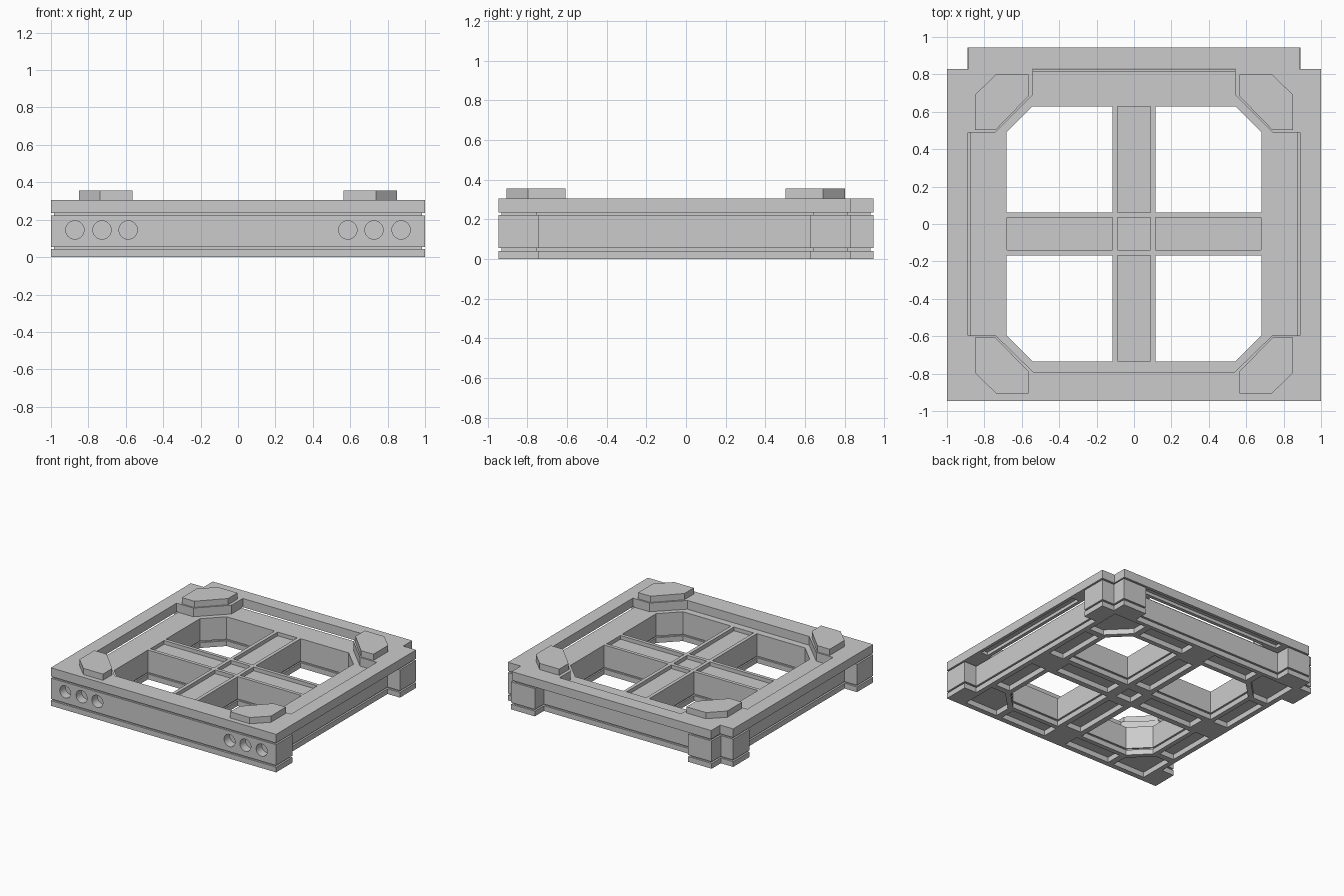
import bpy, bmesh, math

if "Cube" in bpy.data.objects:
    bpy.data.objects.remove(bpy.data.objects["Cube"])

CY = -0.0525          # centre of the openings along y
SIGNS = [(1, 1), (-1, 1), (-1, -1), (1, -1)]


def layer(name, loops, z0, z1):
    """Extrude nested outlines (holes allowed) between two heights."""
    cu = bpy.data.curves.new(name, 'CURVE')
    cu.dimensions, cu.fill_mode = '2D', 'BOTH'
    cu.extrude = (z1 - z0) / 2
    for pts in loops:
        s = cu.splines.new('POLY')
        s.points.add(len(pts) - 1)
        for p, (x, y) in zip(s.points, pts):
            p.co = (x, y, 0, 1)
        s.use_cyclic_u = True
    tmp = bpy.data.objects.new(name, cu)
    bpy.context.collection.objects.link(tmp)
    dg = bpy.context.evaluated_depsgraph_get()
    me = bpy.data.meshes.new_from_object(tmp.evaluated_get(dg))
    bpy.data.objects.remove(tmp)
    bm = bmesh.new()
    bm.from_mesh(me)
    bmesh.ops.remove_doubles(bm, verts=bm.verts, dist=1e-5)
    bmesh.ops.translate(bm, verts=bm.verts, vec=(0, 0, (z0 + z1) / 2))
    bmesh.ops.recalc_face_normals(bm, faces=bm.faces)
    bm.to_mesh(me)
    bm.free()
    for f in me.polygons:
        f.use_smooth = False
    ob = bpy.data.objects.new(name, me)
    bpy.context.collection.objects.link(ob)
    return ob


def mirrored(right):
    return right + [(-x, y) for x, y in reversed(right)]


def rect(x0, x1, y0, y1):
    return [(x0, y0), (x1, y0), (x1, y1), (x0, y1)]


def four(pts):
    """Copy an outline into all four quadrants around the openings' centre."""
    return [[(sx * x, CY + sy * y) for x, y in pts] for sx, sy in SIGNS]


def body(d=0.0):
    """Frame outline with corner legs, inset by d."""
    return mirrored([(1 - d, -0.945 + d), (1 - d, -0.74 - d), (0.89 - d, -0.74 - d),
                     (0.89 - d, 0.625 + d), (1 - d, 0.625 + d), (1 - d, 0.83 - d),
                     (0.89 - d, 0.83 - d), (0.89 - d, 0.945 - d),
                     (0.68 + d, 0.945 - d), (0.68 + d, 0.83 - d)])


def openings(d=0.0):
    """Four openings with a chamfered outer corner, grown by d."""
    a, b, c = 0.115 - d, 0.682 + d, 0.542 + d * 0.4
    return four([(a, a), (b, a), (b, c), (c, b), (a, b)])


def arms(w, r0, r1):
    """Centre square and four strips along the cross beams."""
    loops = [rect(-w, w, CY - w, CY + w)]
    for s in (1, -1):
        ys = sorted((CY + s * r0, CY + s * r1))
        xs = sorted((s * r0, s * r1))
        loops += [rect(-w, w, *ys), rect(*xs, CY - w, CY + w)]
    return loops


# Underside pockets in the frame and beams
pockets = arms(0.07, 0.15, 0.64)
pockets += four(rect(0.72, 0.85, 0.1, 0.51)) + four(rect(0.1, 0.51, 0.72, 0.85))
pockets += four([(0.72, 0.56), (0.85, 0.56), (0.85, 0.85), (0.56, 0.85), (0.56, 0.72)])

# Stacked frame body with shadow grooves and channelled beams
channels = arms(0.087, 0.115, 0.68)
layer("base_rim", [body()] + openings() + pockets, 0, 0.042)
layer("lower_groove", [body(0.015)] + openings(0.012), 0.042, 0.055)
wall = layer("frame_wall", [body()] + openings(), 0.055, 0.205)
layer("beam_ribs", [body()] + openings() + channels, 0.205, 0.222)
layer("upper_groove", [body(0.015)] + openings() + channels, 0.222, 0.235)

# Top slab with stepped corners, and slots under its overhang
outer = mirrored([(1, -0.945), (1, 0.83), (0.885, 0.83), (0.885, 0.945)])
inner = mirrored([(0.54, -0.79), (0.74, -0.595), (0.888, -0.595), (0.888, 0.49),
                  (0.74, 0.49), (0.54, 0.69), (0.54, 0.832)])
slots = [rect(-0.64, 0.64, 0.86, 0.92)]
for s in (1, -1):
    xs = sorted((s * 0.915, s * 0.975))
    slots += [rect(*xs, -0.58, 0.46)]
layer("slab_underside", [outer, inner] + slots, 0.235, 0.26)
layer("top_slab", [outer, inner], 0.26, 0.305)

# Raised corner pads
pad = [(0.85, 0.555), (0.74, 0.555), (0.565, 0.735), (0.565, 0.853), (0.738, 0.853), (0.85, 0.743)]
for i, pts in enumerate(four(pad)):
    layer(f"corner_pad_{i + 1}", [pts], 0.305, 0.355)

# Round holes in the front wall
for x in (-0.872, -0.727, -0.587, 0.587, 0.727, 0.872):
    bpy.ops.mesh.primitive_cylinder_add(vertices=32, radius=0.049, depth=0.14,
                                        location=(x, -0.945, 0.145), rotation=(math.pi / 2, 0, 0))
    cut = bpy.context.object
    cut.name = "hole_cutter"
    mod = wall.modifiers.new("hole", 'BOOLEAN')
    mod.operation, mod.object, mod.solver = 'DIFFERENCE', cut, 'EXACT'
    bpy.context.view_layer.objects.active = wall
    bpy.ops.object.modifier_apply(modifier=mod.name)
    bpy.data.objects.remove(cut)
